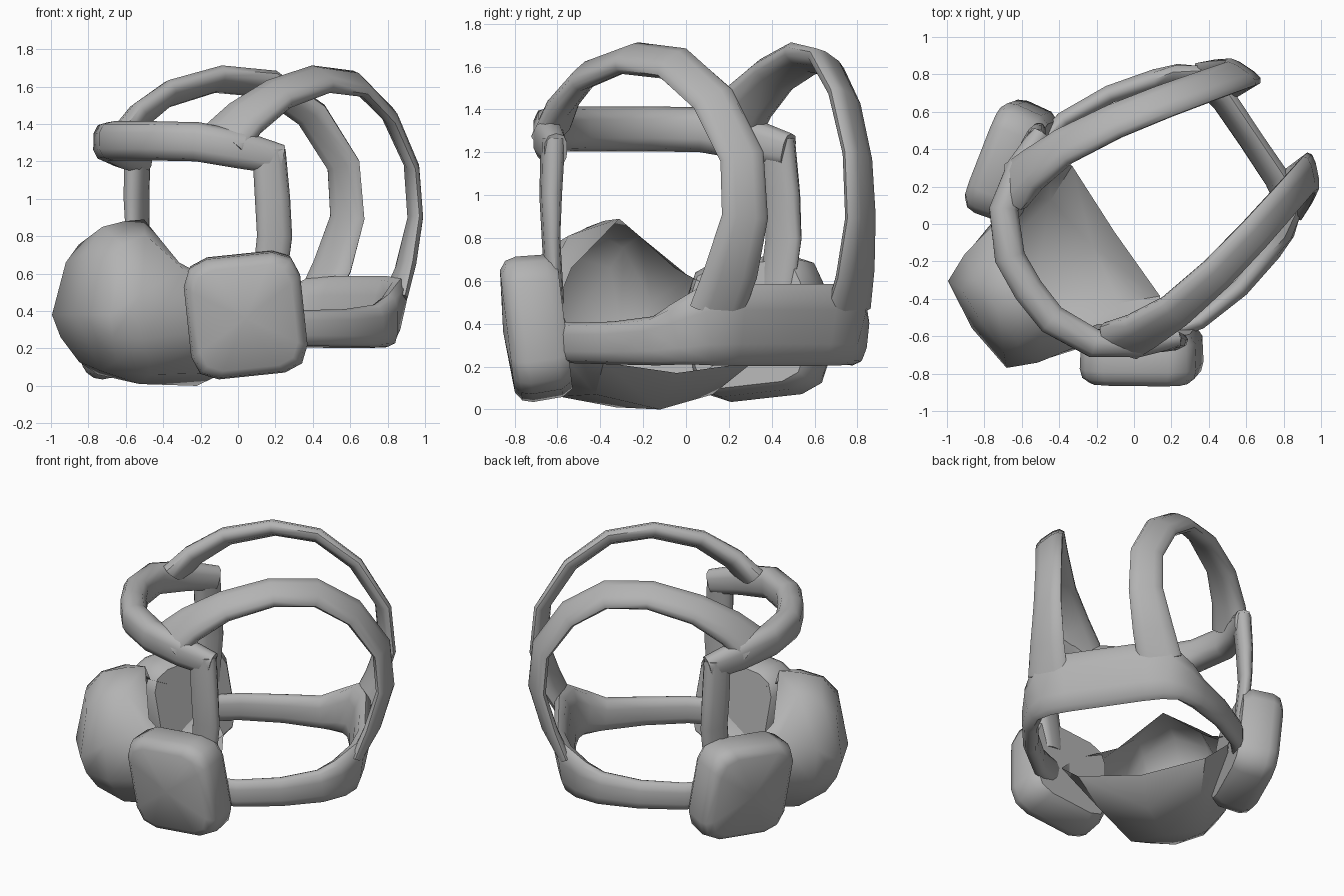
import bpy, bmesh, math
from mathutils import Vector, Matrix

cube = bpy.data.objects.get("Cube")
if cube:
    bpy.data.objects.remove(cube)

grey = bpy.data.materials.new("plain grey")
grey.use_nodes = True
grey.diffuse_color = (0.45, 0.45, 0.45, 1)
grey.node_tree.nodes["Principled BSDF"].inputs["Base Color"].default_value = (0.45, 0.45, 0.45, 1)

# Local frame: x is toward the face, y is the side, z is up
PLACE = Matrix.Translation((-0.013, 0.019, 0)) @ Matrix.Rotation(math.radians(214), 4, 'Z')


def finish(name, bm, angle=50):
    """Store the half mesh, mirror it across the middle and shade it."""
    bmesh.ops.recalc_face_normals(bm, faces=bm.faces)
    mesh = bpy.data.meshes.new(name)
    bm.to_mesh(mesh)
    bm.free()
    mesh.materials.append(grey)
    obj = bpy.data.objects.new(name, mesh)
    bpy.context.collection.objects.link(obj)
    obj.matrix_world = PLACE
    mirror = obj.modifiers.new("Mirror", 'MIRROR')
    mirror.use_axis = (False, True, False)
    bpy.ops.object.select_all(action='DESELECT')
    obj.select_set(True)
    bpy.context.view_layer.objects.active = obj
    bpy.ops.object.shade_smooth_by_angle(angle=math.radians(angle))


def bridge(bm, loops, closed=True):
    for a, b in zip(loops, loops[1:]):
        count = len(a)
        for i in range(count if closed else count - 1):
            j = (i + 1) % count
            bm.faces.new((a[i], a[j], b[j], b[i]))


def sweep(name, path, wide_axis):
    """Sweep a rounded strap; entries are x, y, z, width, thickness, tilt."""
    bm = bmesh.new()
    pts = [Vector(p[:3]) for p in path]
    loops = []
    for i, (p, (width, thick, tilt)) in enumerate(zip(pts, [e[3:] for e in path])):
        t = (pts[min(i + 1, len(pts) - 1)] - pts[max(i - 1, 0)]).normalized()
        if p.y == 0:
            t = Vector((0, 1, 0))
        w = Vector(wide_axis)
        w = (w - t * w.dot(t)).normalized()
        w = (w + t.cross(w) * tilt).normalized()
        n = t.cross(w)
        loop = []
        for k in range(10):
            a = math.tau * k / 10
            c, s = math.cos(a), math.sin(a)
            c = math.copysign(abs(c) ** 0.75, c)
            s = math.copysign(abs(s) ** 0.75, s)
            loop.append(bm.verts.new(p + w * c * width / 2 + n * s * thick / 2))
        loops.append(loop)
    bridge(bm, loops)
    if path[0][1] != 0:
        bm.faces.new(loops[0])
    bm.faces.new(loops[-1])
    finish(name, bm)


# Hoops over the head, flaring into the brow and the neck band
sweep("head_hoop", [
    (0.41, 0.5, 1.31, 0.3, 0.13, 0.7), (0.29, 0.52, 1.43, 0.26, 0.12, 0.7),
    (0.08, 0.53, 1.56, 0.22, 0.11, 0.65), (-0.22, 0.49, 1.64, 0.21, 0.1, 0.6),
    (-0.5, 0.43, 1.615, 0.21, 0.09, 0.55), (-0.74, 0.37, 1.45, 0.21, 0.08, 0.5),
    (-0.915, 0.325, 1.18, 0.21, 0.07, 0.45), (-0.94, 0.325, 0.9, 0.22, 0.07, 0.42),
    (-0.86, 0.35, 0.64, 0.26, 0.08, 0.35), (-0.77, 0.37, 0.46, 0.28, 0.08, 0.2)], (0, 1, 0))

# Brow band and the bars going down to the ear pads
sweep("brow_band", [
    (0.665, 0, 1.31, 0.21, 0.17, 0), (0.65, 0.2, 1.31, 0.21, 0.17, 0),
    (0.535, 0.43, 1.305, 0.21, 0.16, 0), (0.34, 0.57, 1.26, 0.2, 0.14, 0),
    (0.15, 0.655, 1.21, 0.16, 0.11, 0)], (0, 0, 1))
sweep("temple_bar", [
    (0.21, 0.63, 1.26, 0.18, 0.11, 0), (0.2, 0.65, 1.0, 0.19, 0.1, 0),
    (0.19, 0.655, 0.8, 0.19, 0.08, 0), (0.21, 0.62, 0.5, 0.18, 0.08, 0)], (1, -0.5, 0))

# Wide band behind the neck, narrowing into the side straps
sweep("neck_band", [
    (-0.77, 0, 0.395, 0.39, 0.1, -0.2), (-0.77, 0.25, 0.395, 0.39, 0.11, -0.2),
    (-0.74, 0.41, 0.39, 0.38, 0.12, -0.2), (-0.65, 0.5, 0.35, 0.29, 0.11, -0.1),
    (-0.53, 0.555, 0.32, 0.23, 0.11, 0), (-0.28, 0.625, 0.31, 0.2, 0.1, 0),
    (0, 0.65, 0.31, 0.19, 0.09, 0), (0.24, 0.6, 0.32, 0.18, 0.08, 0)], (0, 0, 1))

# Open-backed mask over nose and chin: half sections from rim to front
sections = [
    [(.59, 0, .89), (.56, .29, .66), (.35, .51, .5), (.17, .55, .34), (.1, .42, .22), (.11, 0, .17)],
    [(.72, 0, .88), (.72, .2, .81), (.6, .4, .62), (.45, .46, .3), (.3, .33, .07), (.25, 0, 0)],
    [(.86, 0, .85), (.87, .21, .755), (.84, .35, .5), (.82, .35, .25), (.72, .25, .06), (.62, 0, .01)],
    [(.97, 0, .71), (.96, .2, .66), (.995, .28, .38), (.96, .25, .26), (.89, .18, .13), (.87, 0, .08)]]
bm = bmesh.new()
loops = [[bm.verts.new(p) for p in section] for section in sections]
bridge(bm, loops, closed=False)
tip = bm.verts.new((1.03, 0, 0.38))
for a, b in zip(loops[-1], loops[-1][1:]):
    bm.faces.new((a, b, tip))
finish("face_mask", bm)

# Rounded ear pads, turned forward and leaning outward
turn = Matrix(((-0.829, 0, 0.559), (0.559, 0, 0.829), (0, 1, 0))).to_4x4()
pose = (Matrix.Translation((0.36, 0.63, 0.38)) @ turn
        @ Matrix.Rotation(math.radians(7), 4, 'X') @ Matrix.Rotation(math.radians(6), 4, 'Z'))
bm = bmesh.new()
loops = []
for depth, size in ((-0.14, 0.88), (-0.09, 0.98), (0.05, 1), (0.1, 0.96), (0.13, 0.84)):
    loop = []
    for quarter in range(4):
        corner = math.radians(90 * quarter + 45)
        for step in range(3):
            a = math.radians(90 * quarter + 45 * step)
            x = 0.178 * math.sqrt(2) * math.cos(corner) + 0.135 * math.cos(a)
            y = 0.19 * math.sqrt(2) * math.sin(corner) + 0.135 * math.sin(a)
            loop.append(bm.verts.new((x * size, y * size, depth)))
    loops.append(loop)
bridge(bm, loops)
bm.faces.new(loops[0])
middle = bm.verts.new((0, 0, 0.15))
for i, v in enumerate(loops[-1]):
    bm.faces.new((v, loops[-1][(i + 1) % len(loops[-1])], middle))
bmesh.ops.transform(bm, matrix=pose, verts=bm.verts)
finish("ear_pad", bm)
